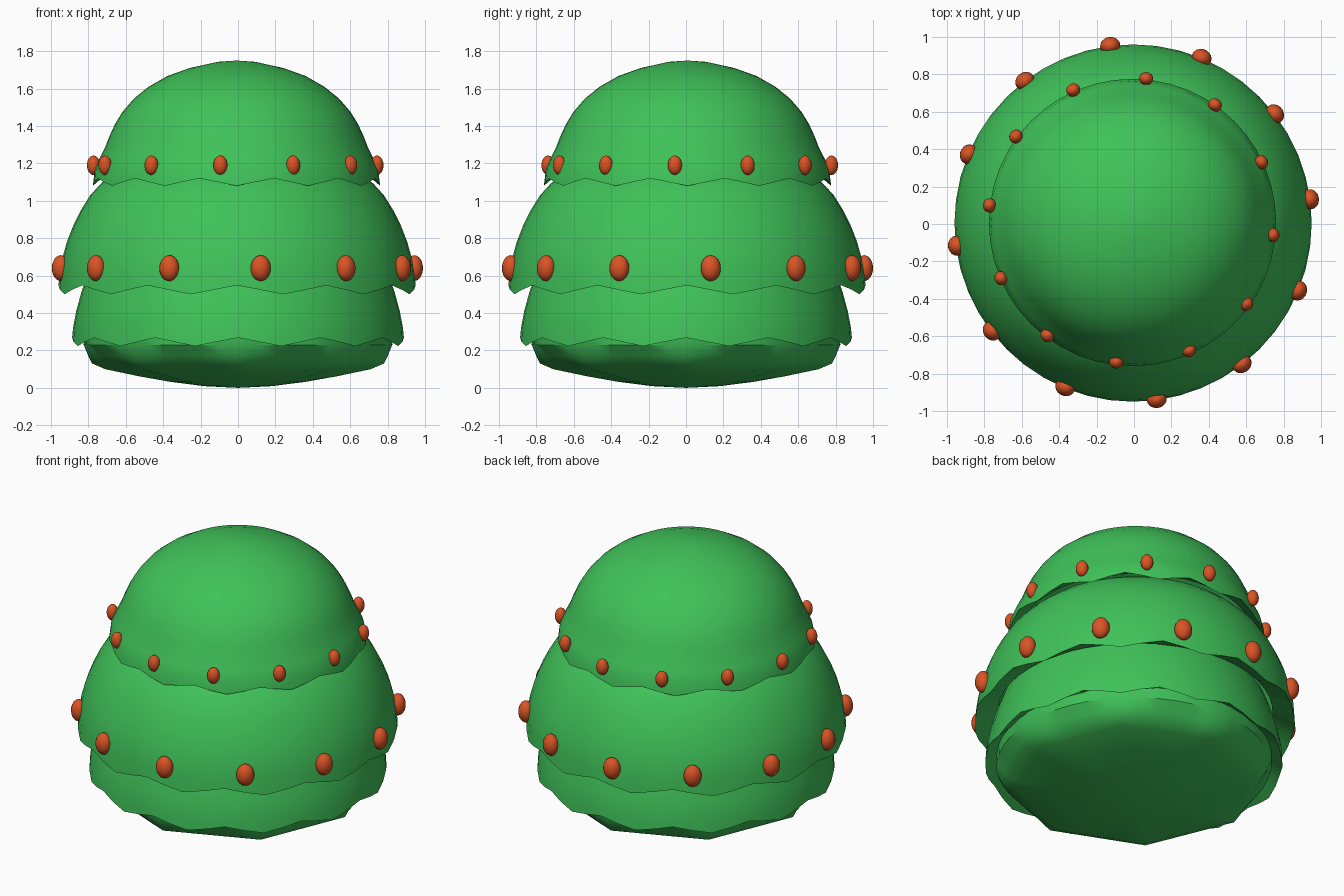
import bpy, bmesh, math

if "Cube" in bpy.data.objects:
    bpy.data.objects.remove(bpy.data.objects["Cube"])

SEG = 48


def material(name, rgb):
    m = bpy.data.materials.new(name)
    m.diffuse_color = (*rgb, 1)
    m.use_nodes = True
    m.node_tree.nodes["Principled BSDF"].inputs["Base Color"].default_value = m.diffuse_color
    return m


leaf = material("leaf green", (0.05, 0.54, 0.1))
berry_red = material("berry orange", (0.7, 0.088, 0.018))


def finish(bm, name, mat, angle=35):
    bmesh.ops.recalc_face_normals(bm, faces=bm.faces)
    me = bpy.data.meshes.new(name)
    bm.to_mesh(me)
    bm.free()
    for p in me.polygons:
        p.use_smooth = True
    me.set_sharp_from_angle(angle=math.radians(angle))
    me.materials.append(mat)
    ob = bpy.data.objects.new(name, me)
    bpy.context.collection.objects.link(ob)
    return ob


def zigzag(a, phase):
    """0 at hem peaks, 1 at hem tips, twelve times round."""
    t = ((math.degrees(a) - phase) % 30) / 30
    return 1 - abs(2 * t - 1)


def octagon(a):
    step = math.pi / 4
    return math.cos(step / 2) / math.cos(a % step - step / 2)


def lathe(name, rows, phase=0, centre=(0, 0)):
    """Rows are (radius, z, zigzag drop, octagon share); radius 0 makes a pole."""
    bm = bmesh.new()
    rings = []
    for r, z, drop, octa in rows:
        if r == 0:
            rings.append([bm.verts.new((*centre, z))] * SEG)
            continue
        ring = []
        for i in range(SEG):
            a = 2 * math.pi * i / SEG
            rr = r * (1 - octa + octa * octagon(a))
            ring.append(bm.verts.new((centre[0] + rr * math.cos(a),
                                      centre[1] + rr * math.sin(a),
                                      z - drop * zigzag(a, phase))))
        rings.append(ring)
    for lo, hi in zip(rings, rings[1:]):
        for i in range(SEG):
            j = (i + 1) % SEG
            quad = list(dict.fromkeys((lo[i], lo[j], hi[j], hi[i])))
            bm.faces.new(quad)
    return finish(bm, name, leaf)


# Top tier: flared dome with a zigzag hem and a tucked underside
lathe("top_tier", [
    (0, 1.75, 0, 0), (0.1, 1.743, 0, 0), (0.25, 1.71, 0, 0), (0.37, 1.667, 0, 0),
    (0.47, 1.61, 0, 0), (0.55, 1.545, 0, 0), (0.61, 1.475, 0, 0), (0.65, 1.41, 0, 0),
    (0.68, 1.345, 0, 0), (0.705, 1.28, 0, 0), (0.735, 1.22, 0, 0), (0.757, 1.17, 0, 0),
    (0.768, 1.12, 0.04, 0), (0.68, 1.16, 0, 0)], phase=15, centre=(-0.008, 0.008))

# Middle tier
lathe("middle_tier", [
    (0.58, 1.2, 0, 0), (0.66, 1.15, 0, 0), (0.73, 1.09, 0, 0), (0.785, 1.03, 0, 0),
    (0.835, 0.95, 0, 0), (0.875, 0.87, 0, 0), (0.91, 0.78, 0, 0), (0.935, 0.69, 0, 0),
    (0.948, 0.61, 0, 0), (0.955, 0.548, 0.048, 0), (0.82, 0.6, 0, 0)],
    centre=(-0.005, 0.005))

# Lower tier
lathe("lower_tier", [
    (0.79, 0.64, 0, 0), (0.835, 0.52, 0, 0), (0.865, 0.41, 0, 0), (0.882, 0.32, 0, 0),
    (0.887, 0.268, 0.045, 0), (0.8, 0.31, 0, 0)])

# Base: round above, settling into an eight-sided rim with a bulging underside
lathe("base", [
    (0.82, 0.34, 0, 0), (0.825, 0.23, 0, 0.15), (0.80, 0.17, 0, 0.6), (0.78, 0.13, 0, 1),
    (0.71, 0.1, 0, 1), (0.53, 0.062, 0, 0.8), (0.36, 0.032, 0, 0.4),
    (0.18, 0.009, 0, 0), (0, 0, 0, 0)])


# Berries: two rings of twelve
def berry_ring(label, radius, z, size, start, centre):
    for k in range(12):
        a = math.radians(start + 30 * k)
        bm = bmesh.new()
        bmesh.ops.create_uvsphere(bm, u_segments=18, v_segments=12, radius=1)
        for v in bm.verts:
            v.co.x *= size[0]
            v.co.y *= size[1]
            v.co.z *= size[2]
        ob = finish(bm, f"{label}_berry_{k + 1}", berry_red)
        ob.location = (centre[0] + radius * math.cos(a),
                       centre[1] + radius * math.sin(a), z)
        ob.rotation_euler.z = a


berry_ring("upper", 0.762, 1.19, (0.035, 0.038, 0.052), -6, (-0.015, 0.02))
berry_ring("middle", 0.953, 0.64, (0.047, 0.054, 0.069), 7.5, (-0.003, 0.008))
